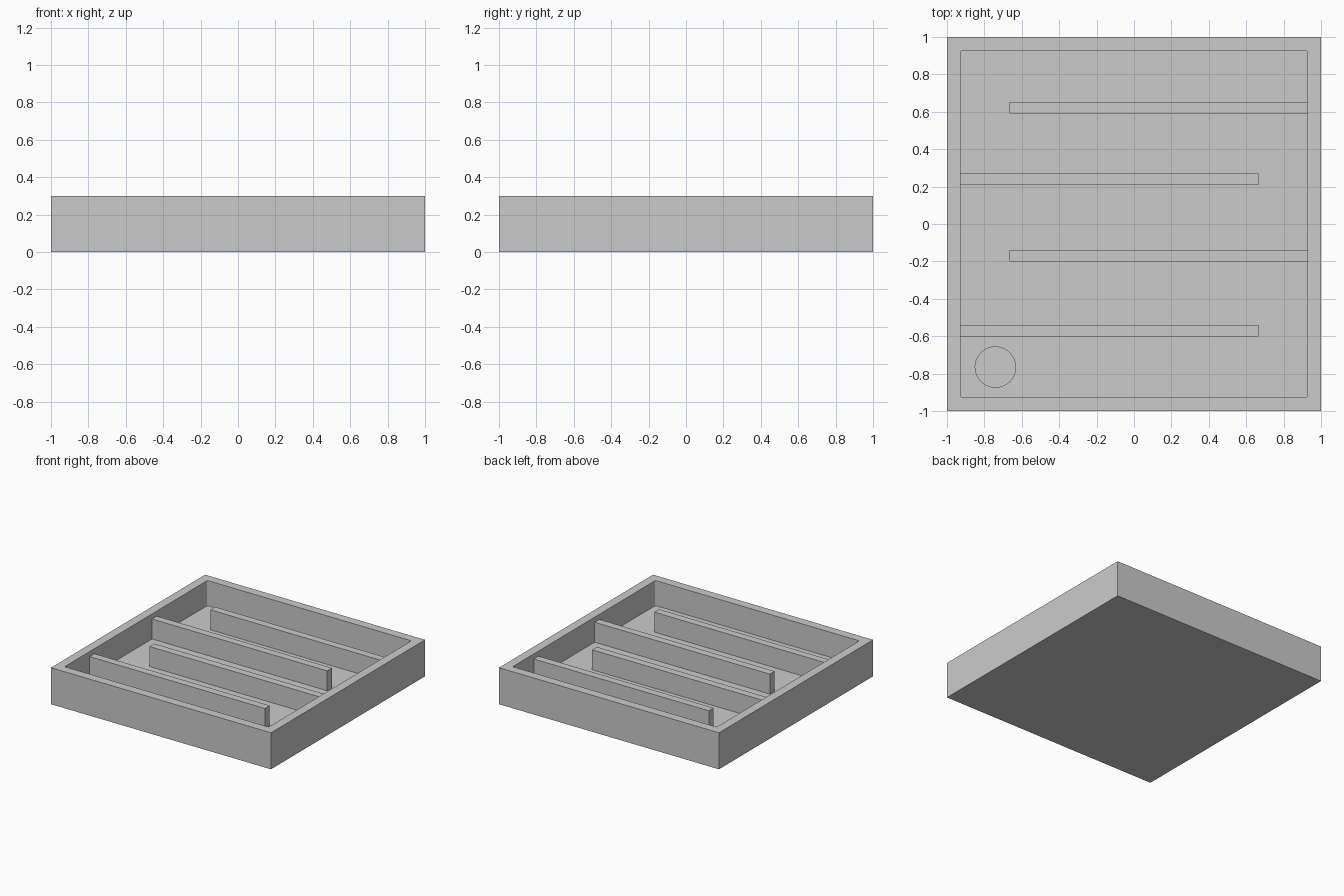
import bpy, bmesh
from mathutils import Matrix, Vector

if "Cube" in bpy.data.objects:
    bpy.data.objects.remove(bpy.data.objects["Cube"])

FLOOR, INNER, RAIL_TOP = 0.094, 0.927, 0.258


def make_object(name, bm):
    mesh = bpy.data.meshes.new(name)
    bm.to_mesh(mesh)
    bm.free()
    obj = bpy.data.objects.new(name, mesh)
    bpy.context.collection.objects.link(obj)
    return obj


def box(name, lo, hi, corner=0.0):
    lo, hi = Vector(lo), Vector(hi)
    bm = bmesh.new()
    bmesh.ops.create_cube(bm, size=1, matrix=Matrix.Translation((lo + hi) / 2)
                          @ Matrix.Diagonal((*(hi - lo), 1)))
    if corner:
        upright = [e for e in bm.edges
                   if abs(e.verts[0].co.z - e.verts[1].co.z) > 1e-4]
        bmesh.ops.bevel(bm, geom=upright, offset=corner, segments=3,
                        profile=0.5, affect='EDGES')
    return make_object(name, bm)


def cut(target, cutter):
    cutter.hide_render = True
    cutter.hide_set(True)
    mod = target.modifiers.new(cutter.name, 'BOOLEAN')
    mod.operation = 'DIFFERENCE'
    mod.solver = 'EXACT'
    mod.object = cutter


# Square tray with a slightly rounded inner recess
tray = box("tray", (-1, -1, 0), (1, 1, 0.3))
cut(tray, box("recess_cutter", (-INNER, -INNER, FLOOR), (INNER, INNER, 0.5), 0.01))

# Shallow round goal pocket in the front left of the floor
bm = bmesh.new()
bmesh.ops.create_cone(bm, cap_ends=True, segments=64, radius1=0.108,
                      radius2=0.108, depth=0.2,
                      matrix=Matrix.Translation((-0.741, -0.765, 0.134)))
cut(tray, make_object("pocket_cutter", bm))

# Maze rails, alternately joined to the right and left walls
for i, y in enumerate((0.621, 0.239, -0.169, -0.57)):
    x0, x1 = (-0.665, INNER) if i % 2 == 0 else (-INNER, 0.665)
    box(f"maze_rail_{i + 1}", (x0, y - 0.031, FLOOR), (x1, y + 0.031, RAIL_TOP))
